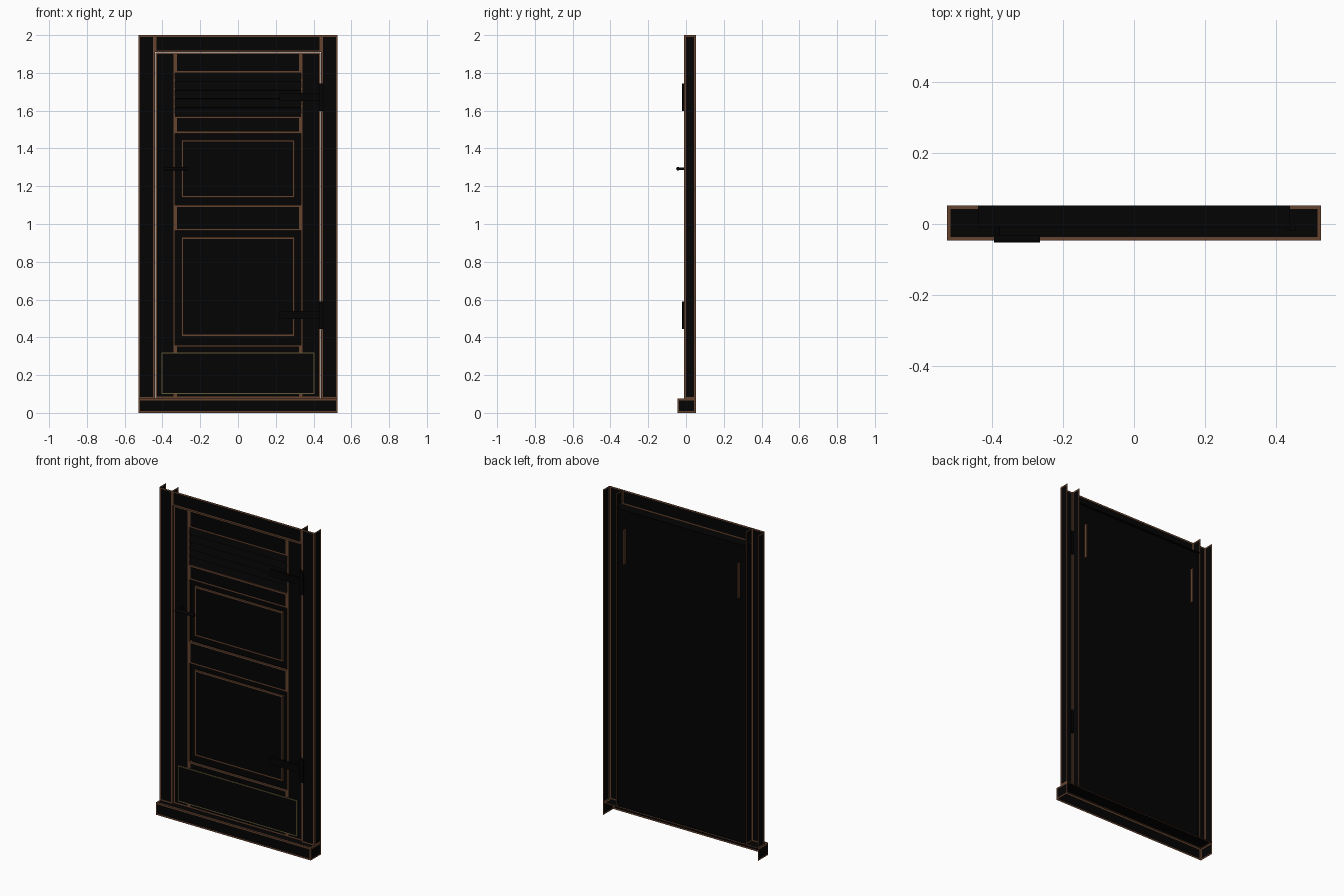
import bpy, bmesh
from math import radians
from mathutils import Matrix, Vector

if "Cube" in bpy.data.objects:
    bpy.data.objects.remove(bpy.data.objects["Cube"])


def mat(name, rgb):
    m = bpy.data.materials.new(name)
    m.diffuse_color = (*rgb, 1)
    m.use_nodes = True
    m.node_tree.nodes["Principled BSDF"].inputs["Base Color"].default_value = m.diffuse_color
    return m


DARK = mat("dark_paint", (0.001, 0.001, 0.001))
WORN = mat("worn_wood_edge", (0.13, 0.055, 0.028))
BRASS = mat("brass_edge", (0.13, 0.10, 0.035))
BACK, UP, DOWN = Vector((0, 1, 0)), Vector((0, 0, 1)), Vector((0, 0, -1))


def finish(name, bm, edge_mat=WORN):
    me = bpy.data.meshes.new(name)
    bm.to_mesh(me)
    bm.free()
    me.materials.append(DARK)
    me.materials.append(edge_mat)
    ob = bpy.data.objects.new(name, me)
    bpy.context.collection.objects.link(ob)
    return ob


def box(name, x, y, z, rim=0.009, open_sides=(), edge_mat=WORN, tilt=0):
    """Box from (min, max) pairs, with a worn rim on each face and optional open sides."""
    bm = bmesh.new()
    size = [b - a for a, b in (x, y, z)]
    mid = [(a + b) / 2 for a, b in (x, y, z)]
    bmesh.ops.create_cube(bm, size=1, matrix=Matrix.Translation(mid)
                          @ Matrix.Rotation(radians(tilt), 4, 'X')
                          @ Matrix.Diagonal((*size, 1)))
    bm.normal_update()
    gone = [f for f in bm.faces if any(f.normal.dot(d) > 0.99 for d in open_sides)]
    bmesh.ops.delete(bm, geom=gone, context='FACES')
    if rim:
        ring = bmesh.ops.inset_individual(bm, faces=bm.faces[:], thickness=rim,
                                          use_even_offset=True)
        bm.normal_update()
        for f in ring["faces"]:
            f.material_index = int(f.normal.z > -0.5)   # undersides stay dark
    return finish(name, bm, edge_mat)


def rod(name, a, b, radius):
    a, b = Vector(a), Vector(b)
    bm = bmesh.new()
    rot = (b - a).to_track_quat('Z', 'Y').to_matrix().to_4x4()
    bmesh.ops.create_cone(bm, cap_ends=True, segments=12, radius1=radius, radius2=radius,
                          depth=(b - a).length, matrix=Matrix.Translation((a + b) / 2) @ rot)
    ob = finish(name, bm)
    for p in ob.data.polygons:
        p.use_smooth = len(p.vertices) == 4
    return ob


def sides(a, b):
    """The same x range on the left and on the right."""
    return (("left", (-b, -a)), ("right", (a, b)))


# Frame: channels open at the back
for side, x in sides(0.44, 0.527):
    box(side + "_jamb", x, (-0.01, 0.052), (0.075, 2), open_sides=(BACK, UP, DOWN))
box("header", (-0.44, 0.44), (-0.01, 0.052), (1.91, 2), open_sides=(BACK, UP))
box("sill", (-0.527, 0.527), (-0.046, 0.052), (0, 0.075), open_sides=(BACK, DOWN))

# Door leaf: plain back slab with stiles and rails in front
box("door_back", (-0.437, 0.437), (0.018, 0.036), (0.077, 1.908), rim=0)
for side, x in sides(0.333, 0.437):
    box(side + "_stile", x, (0, 0.03), (0.077, 1.908))
for name, z in (("top", (1.80, 1.908)), ("louver", (1.48, 1.57)),
                ("middle", (0.965, 1.10)), ("bottom", (0.077, 0.36))):
    box(name + "_rail", (-0.333, 0.333), (0, 0.03), z)

# Raised panels
for name, z in (("upper", (1.14, 1.445)), ("lower", (0.405, 0.93))):
    box(name + "_panel", (-0.30, 0.30), (0.006, 0.03), z)

# Louver slats
for i in range(5):
    zc = 1.593 + i * 0.046
    box(f"louver_slat_{i + 1}", (-0.333, 0.333), (0.012, 0.019),
        (zc - 0.024, zc + 0.024), rim=0, tilt=-20)

# Worn strips beside the louver on the back
for side, x in sides(0.383, 0.391):
    strip = box(side + "_back_strip", x, (0.03, 0.052), (1.575, 1.79), rim=0)
    strip.data.materials[0] = WORN

# Kick plate with brass edge
box("kick_plate", (-0.405, 0.405), (-0.006, 0.005), (0.10, 0.32), 0.005, edge_mat=BRASS)

# Hinges: plate, strap and knuckle
for name, z in (("upper", 1.672), ("lower", 0.518)):
    box(name + "_hinge_plate", (0.43, 0.455), (-0.018, 0), (z - 0.073, z + 0.073), rim=0)
    box(name + "_hinge_strap", (0.22, 0.435), (-0.008, 0.004), (z - 0.022, z + 0.022), rim=0)
    rod(name + "_hinge_knuckle", (0.442, -0.011, z - 0.073), (0.442, -0.011, z + 0.073), 0.009)

# Handle: rosette, stem and lever
rod("handle_rosette", (-0.385, 0.002, 1.292), (-0.385, -0.006, 1.292), 0.014)
rod("handle_stem", (-0.385, 0, 1.292), (-0.385, -0.042, 1.292), 0.007)
rod("handle_lever", (-0.395, -0.042, 1.292), (-0.265, -0.042, 1.292), 0.01)
